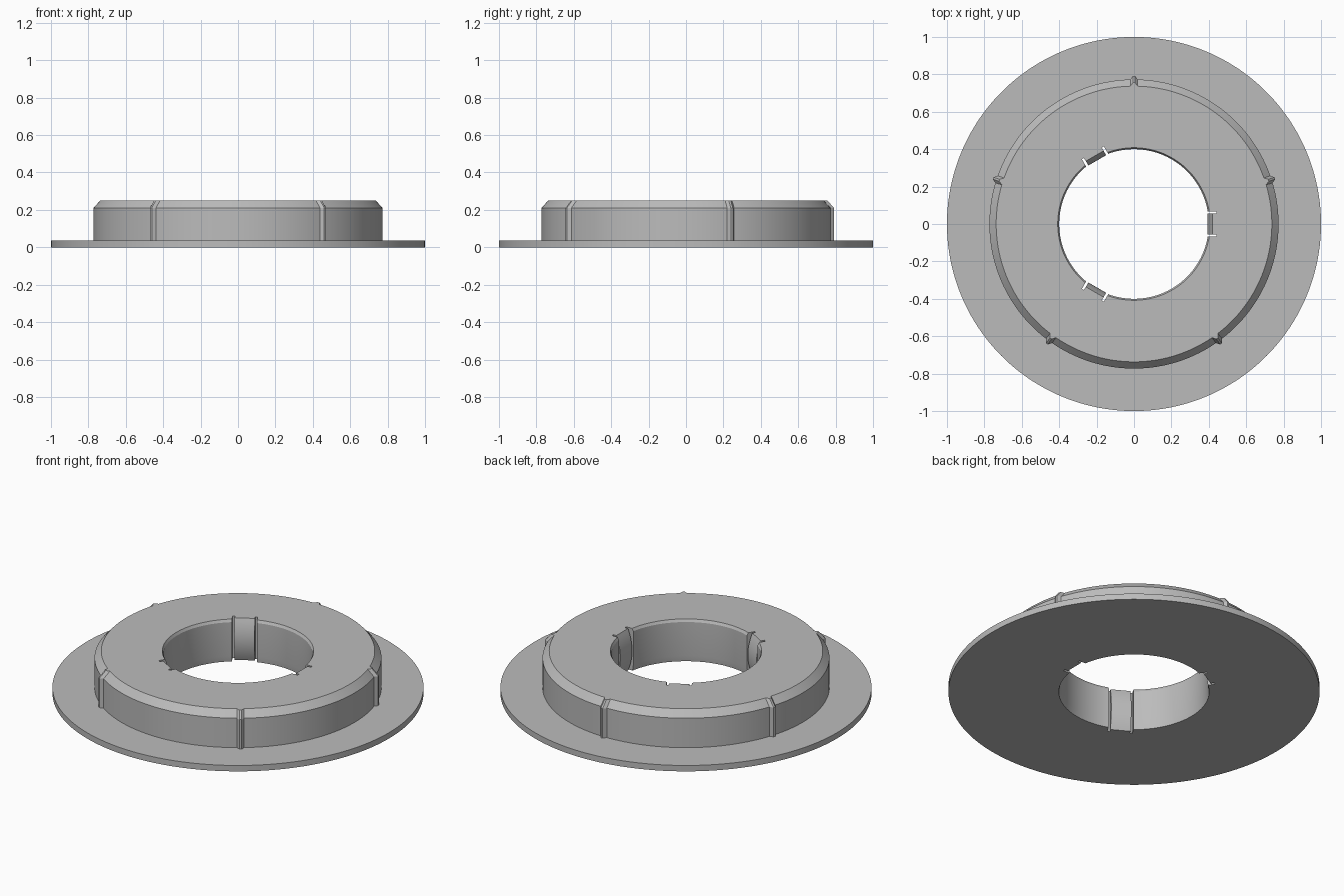
import bpy, bmesh, math
from mathutils import Matrix

if "Cube" in bpy.data.objects:
    bpy.data.objects.remove(bpy.data.objects["Cube"])

grey = bpy.data.materials.new("plain grey")
grey.diffuse_color = (0.5, 0.5, 0.5, 1)
grey.use_nodes = True
grey.node_tree.nodes["Principled BSDF"].inputs["Base Color"].default_value = grey.diffuse_color


def make_object(name, bm, material=grey):
    bmesh.ops.recalc_face_normals(bm, faces=bm.faces)
    mesh = bpy.data.meshes.new(name)
    bm.to_mesh(mesh)
    bm.free()
    obj = bpy.data.objects.new(name, mesh)
    bpy.context.collection.objects.link(obj)
    mesh.materials.append(material)
    return obj


def activate(obj):
    bpy.ops.object.select_all(action='DESELECT')
    obj.select_set(True)
    bpy.context.view_layer.objects.active = obj


# Flanged hub: ring-shaped section swept round, with five small outer ribs
section = [(0.405, 0), (1, 0), (1, 0.035), (0.773, 0.035), (0.773, 0.21),
           (0.737, 0.25), (0.408, 0.25), (0.4, 0.235), (0.4, 0.035)]
hub_points = (3, 4, 5)
rib_steps = [(-0.026, 0), (-0.007, 0.019), (0.007, 0.019), (0.026, 0)]
sweep = []
for k in range(5):
    start = math.radians(90 + 72 * k)
    sweep += [(start + a, bump) for a, bump in rib_steps]
    span = math.radians(72) - 0.052
    sweep += [(start + 0.026 + span * i / 36, 0) for i in range(1, 36)]

bm = bmesh.new()
rings = []
for angle, bump in sweep:
    ring = []
    for i, (r, z) in enumerate(section):
        r += bump if i in hub_points else 0
        ring.append(bm.verts.new((r * math.cos(angle), r * math.sin(angle), z)))
    rings.append(ring)
for i, ring in enumerate(rings):
    after = rings[(i + 1) % len(rings)]
    for j in range(len(section)):
        k = (j + 1) % len(section)
        bm.faces.new((ring[j], after[j], after[k], ring[k]))
hub = make_object("flanged_hub", bm)

# Notches in the bore that hold the spring tabs
bm = bmesh.new()
for k in range(3):
    turn = Matrix.Rotation(math.radians(120 * k), 4, 'Z')
    place = Matrix.Translation((0.37, 0, 0.125)) @ Matrix.Diagonal((0.14, 0.136, 0.5, 1))
    bmesh.ops.create_cube(bm, size=1, matrix=turn @ place)
cutter = make_object("notch_cutter", bm)
cutter.hide_render = True
activate(hub)
cut = hub.modifiers.new("notches", 'BOOLEAN')
cut.operation = 'DIFFERENCE'
cut.solver = 'EXACT'
cut.object = cutter
bpy.ops.object.modifier_apply(modifier=cut.name)
bpy.data.objects.remove(cutter)
bpy.ops.object.shade_smooth_by_angle(angle=math.radians(25))

# Spring tabs: bars whose inner face bulges into the bore
steps = 16
profile = [(0.44, 0.25), (0.44, 0)]
for i in range(steps + 1):
    t = 2 * i / steps - 1
    profile.append((0.393 + 0.027 * t * t, 0.25 * i / steps))
for k in range(3):
    bm = bmesh.new()
    face = bm.faces.new([bm.verts.new((x, -0.055, z)) for x, z in profile])
    side = bmesh.ops.extrude_face_region(bm, geom=[face])
    moved = [v for v in side["geom"] if isinstance(v, bmesh.types.BMVert)]
    bmesh.ops.translate(bm, verts=moved, vec=(0, 0.11, 0))
    bm.transform(Matrix.Rotation(math.radians(120 * k), 4, 'Z'))
    tab = make_object(f"spring_tab_{k + 1}", bm)
    activate(tab)
    bpy.ops.object.shade_smooth_by_angle(angle=math.radians(25))
